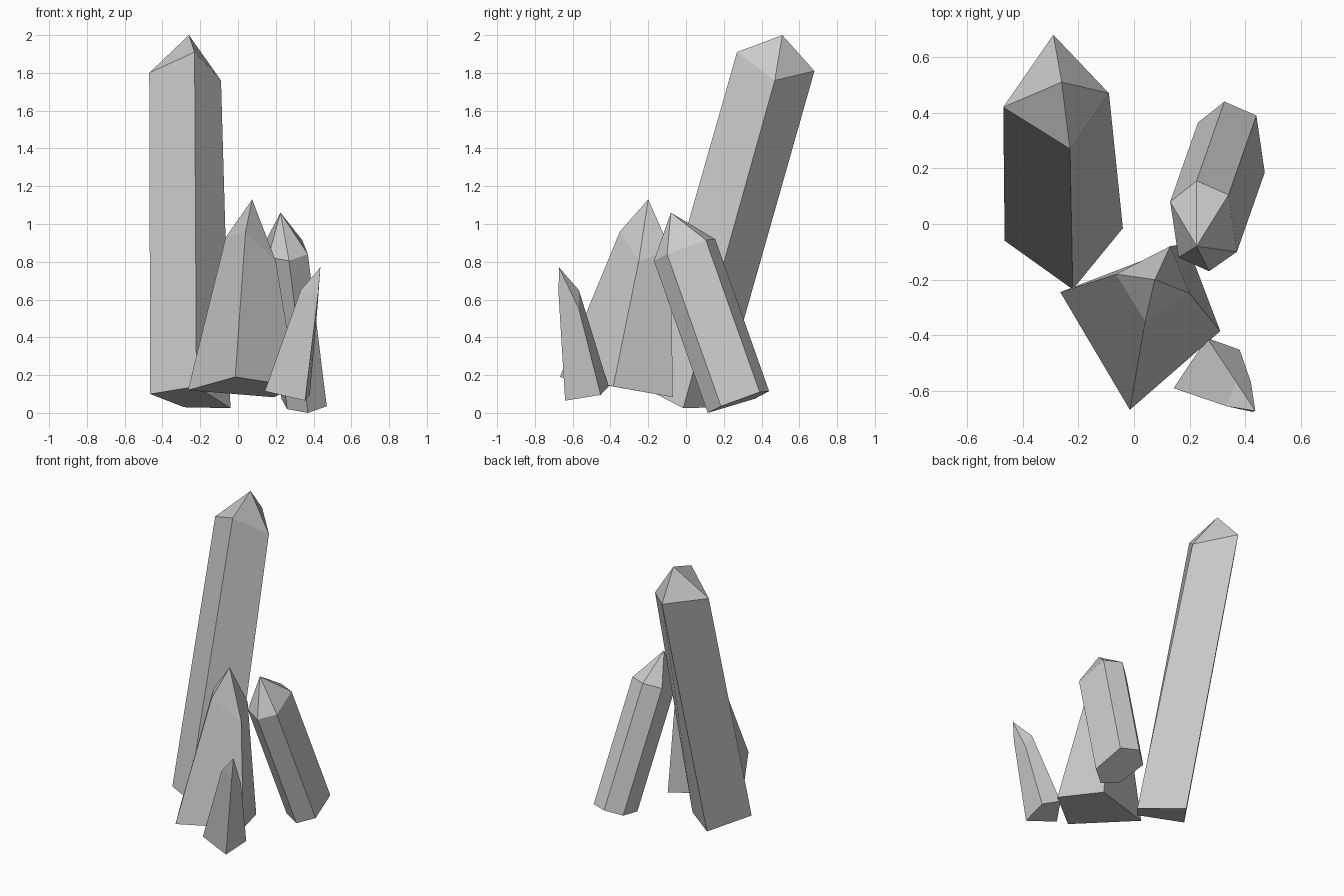
import bpy, bmesh
from mathutils import Vector

if "Cube" in bpy.data.objects:
    bpy.data.objects.remove(bpy.data.objects["Cube"])


def crystal(name, base, shoulder, apex):
    """Pointed prism: base ring joined to shoulder ring, capped by a faceted tip."""
    bm = bmesh.new()
    low = [bm.verts.new(p) for p in base]
    high = [bm.verts.new(p) for p in shoulder]
    tip = bm.verts.new(apex)
    n = len(low)
    bm.faces.new(low[::-1])
    for i in range(n):
        j = (i + 1) % n
        bm.faces.new((low[i], low[j], high[j], high[i]))
        bm.faces.new((high[i], high[j], tip))
    bmesh.ops.recalc_face_normals(bm, faces=bm.faces)
    mesh = bpy.data.meshes.new(name)
    bm.to_mesh(mesh)
    bm.free()
    obj = bpy.data.objects.new(name, mesh)
    bpy.context.collection.objects.link(obj)
    return obj


# Rings run left, front, right, back
# Tall leaning four-sided crystal
crystal("tall_crystal",
        [(-.465, -.06, .10), (-.22, -.235, .14), (-.04, -.015, .025), (-.285, .175, .03)],
        [(-.47, .42, 1.80), (-.23, .27, 1.91), (-.09, .47, 1.76), (-.29, .68, 1.81)],
        (-.26, .51, 2.0))

# Wide tapering crystal in the middle
crystal("middle_crystal",
        [(-.265, -.245, .12), (-.015, -.668, .19), (.31, -.385, .14), (.19, -.07, .083)],
        [(-.065, -.18, .93), (.04, -.35, .96), (.20, -.25, .805), (.13, -.08, .86)],
        (.075, -.20, 1.13))

# Small tapering crystal at the front right
crystal("small_crystal",
        [(.142, -.59, .115), (.355, -.64, .065), (.38, -.452, .095), (.263, -.41, .14)],
        [(.332, -.655, .65), (.425, -.675, .635), (.42, -.567, .55), (.367, -.567, .65)],
        (.436, -.672, .77))

# Six-sided crystal: a straight prism along its leaning axis
hex_ring = [(.13, .08, .88), (.16, -.12, .825), (.27, -.17, .805),
            (.37, -.10, .84), (.34, .105, .915), (.225, .155, .92)]
axis = Vector((.10, .285, -.805))
crystal("six_sided_crystal", [Vector(p) + axis for p in hex_ring], hex_ring, (.225, -.08, 1.06))
